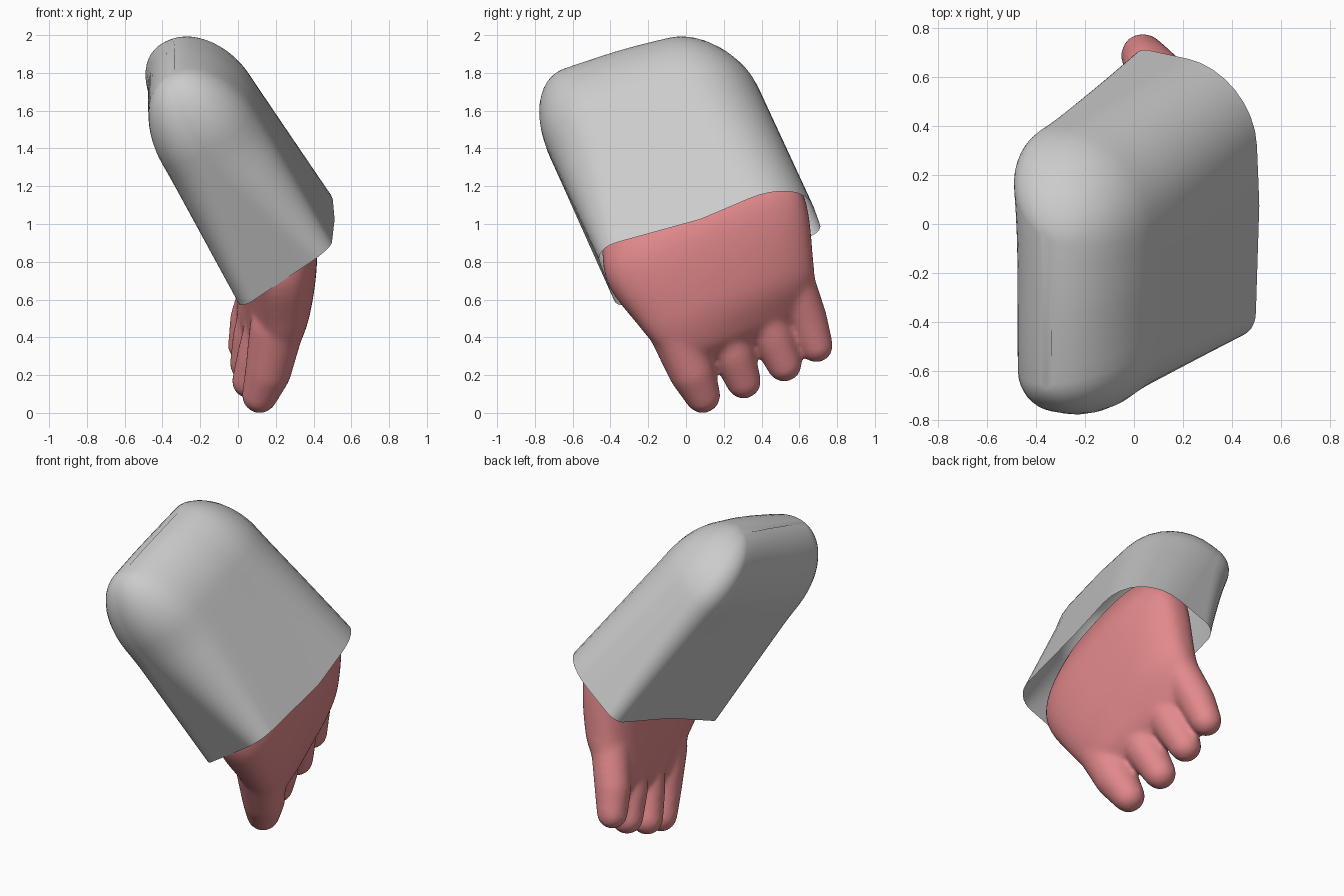
import bpy, bmesh, math
from mathutils import Vector

if "Cube" in bpy.data.objects:
    bpy.data.objects.remove(bpy.data.objects["Cube"])

def make_object(name, bm, mat=None):
    bmesh.ops.recalc_face_normals(bm, faces=bm.faces)
    me = bpy.data.meshes.new(name)
    bm.to_mesh(me)
    bm.free()
    me.polygons.foreach_set("use_smooth", [True] * len(me.polygons))
    ob = bpy.data.objects.new(name, me)
    bpy.context.collection.objects.link(ob)
    if mat:
        me.materials.append(mat)
    return ob

def loft(bm, rings, cap_start, cap_end):
    loops = [[bm.verts.new(p) for p in r] for r in rings]
    n = len(loops[0])
    for a, b in zip(loops, loops[1:]):
        for i in range(n):
            bm.faces.new((a[i], a[(i + 1) % n], b[(i + 1) % n], b[i]))
    if cap_start:
        bm.faces.new(loops[0])
    if cap_end:
        bm.faces.new(loops[-1])

def smooth_rings(rings, steps=6):
    # Catmull-Rom interpolation between matching ring points
    out = []
    for i in range(len(rings) - 1):
        quad = (rings[max(i - 1, 0)], rings[i], rings[i + 1], rings[min(i + 2, len(rings) - 1)])
        for k in range(steps):
            t = k / steps
            out.append([0.5 * (2 * b + (c - a) * t + (2 * a - 5 * b + 4 * c - d) * t * t
                               + (3 * b - a - 3 * c + d) * t ** 3) for a, b, c, d in zip(*quad)])
    return out + [rings[-1]]

# Sleeve frame: axis, width and thickness directions
D = Vector((-0.45, -0.37, 0.815)).normalized()
W = Vector((0, 0.946, 0.324))
W = (W - D * W.dot(D)).normalized()
T = W.cross(D).normalized()
M = Vector((-0.015, 0.17, 0.775))
HALF, LENGTH = 0.58, 1.225

def rounded_section(w0, w1, t0, t1, radii, seg=8, straight=8):
    corners = [(w0, t0, 1, 1), (w1, t0, -1, 1), (w1, t1, -1, -1), (w0, t1, 1, -1)]
    arcs = []
    for j, ((w, t, sw, st), r) in enumerate(zip(corners, radii)):
        angles = [math.pi * (1 + j / 2 + i / seg / 2) for i in range(seg + 1)]
        arcs.append([(w + sw * r + r * math.cos(a), t + st * r + r * math.sin(a)) for a in angles])
    pts = []
    for i, arc in enumerate(arcs):
        p, q = arc[-1], arcs[(i + 1) % 4][0]
        pts += arc
        pts += [(p[0] + (q[0] - p[0]) * k / straight, p[1] + (q[1] - p[1]) * k / straight)
                for k in range(1, straight)]
    return pts

def sleeve_ring(s, inset):
    u = s / LENGTH
    thick = 0.59 - 0.05 * u
    k = (thick - 2 * inset) / thick
    mid = 0.5 * thick - 0.02 * u
    grow = min(1, u / 0.6)
    radii = [(a + (b - a) * grow) * k for a, b in ((0.09, 0.2), (0.08, 0.14), (0.32, 0.36), (0.12, 0.28))]
    ring = []
    for w, t in rounded_section(-HALF + 0.9 * inset, HALF - 1.15 * inset,
                                mid - thick * k / 2, mid + thick * k / 2, radii):
        v = w / HALF
        high, low = max(0, t / thick), max(0, 1 - t / thick)
        along = s + 0.09 * (1 - u) * max(0, -v) * high - 0.06 * (1 - u) * max(0, v) * low
        along += u * u * (0.03 * (1 - v * v) - 0.075 * v)
        t -= 0.07 * u * u * max(0, v) ** 2 * low + 0.05 * u * max(0, v) * high
        ring.append(M + W * w + T * t + D * along)
    return ring

# Sleeve: open at the wrist, rounded over at the far end
cap, round_in = 0.38, 0.265
rings = [sleeve_ring((LENGTH - cap) * i / 12, 0) for i in range(12)]
for i in range(15):
    a = math.radians(86) * i / 14
    rings.append(sleeve_ring(LENGTH - cap + cap * math.sin(a), round_in * (1 - math.cos(a))))
bm = bmesh.new()
loft(bm, rings, False, True)
make_object("sleeve", bm)

# Hand: palm loft plus capsule fingers, fused and smoothed
skin = bpy.data.materials.new("skin")
skin.diffuse_color = (0.76, 0.25, 0.26, 1)
skin.use_nodes = True
skin.node_tree.nodes["Principled BSDF"].inputs["Base Color"].default_value = skin.diffuse_color

def palm_ring(c, wd, nd, hw, ht, n=40):
    c, wd, nd = Vector(c), Vector(wd).normalized(), Vector(nd).normalized()
    ring = []
    for i in range(n):
        a = 2 * math.pi * i / n
        x, y = math.cos(a), math.sin(a)
        ring.append(c + wd * hw * math.copysign(abs(x) ** 0.75, x)
                    + nd * ht * math.copysign(abs(y) ** 0.75, y))
    return ring

def capsule(bm, p0, r0, p1, r1):
    tmp = bmesh.new()
    for p, r in ((p0, r0), (p1, r1)):
        geo = bmesh.ops.create_icosphere(tmp, subdivisions=3, radius=r)
        bmesh.ops.translate(tmp, verts=geo["verts"], vec=p)
    hull = bmesh.ops.convex_hull(tmp, input=tmp.verts[:])
    junk = {v for v in hull["geom_interior"] + hull["geom_unused"] if isinstance(v, bmesh.types.BMVert)}
    bmesh.ops.delete(tmp, geom=list(junk), context='VERTS')
    me = bpy.data.meshes.new("tmp")
    tmp.to_mesh(me)
    tmp.free()
    bm.from_mesh(me)
    bpy.data.meshes.remove(me)

bm = bmesh.new()
loft(bm, smooth_rings([
    palm_ring((0.10, 0.0, 1.17), W, T, 0.48, 0.19),
    palm_ring((0.21, 0.10, 0.93), W, (0.95, -0.05, 0.3), 0.57, 0.21),
    palm_ring((0.20, 0.21, 0.63), (-0.1, 0.94, 0.33), (1, 0.1, 0.05), 0.495, 0.175),
    palm_ring((0.15, 0.29, 0.45), (-0.19, 0.91, 0.36), (1, 0.2, 0), 0.43, 0.125),
    palm_ring((0.11, 0.335, 0.365), (-0.2, 0.91, 0.36), (1, 0.2, 0), 0.37, 0.06),
]), True, True)
fingers = [
    [((0.205, -0.06, 0.45), 0.145), ((0.16, 0.03, 0.22), 0.124), ((0.115, 0.088, 0.092), 0.096)],
    [((0.17, 0.17, 0.52), 0.12), ((0.11, 0.25, 0.31), 0.115), ((0.06, 0.305, 0.167), 0.094)],
    [((0.14, 0.38, 0.60), 0.12), ((0.085, 0.46, 0.40), 0.115), ((0.05, 0.52, 0.257), 0.094)],
    [((0.14, 0.56, 0.72), 0.115), ((0.065, 0.64, 0.50), 0.108), ((0.035, 0.69, 0.355), 0.09)],
]
for chain in fingers:
    for (p0, r0), (p1, r1) in zip(chain, chain[1:]):
        capsule(bm, p0, r0, p1, r1)
hand = make_object("hand", bm, skin)
remesh = hand.modifiers.new("fuse", 'REMESH')
remesh.mode = 'VOXEL'
remesh.voxel_size = 0.013
remesh.use_smooth_shade = True
smooth = hand.modifiers.new("soften", 'SMOOTH')
smooth.factor = 0.5
smooth.iterations = 24
